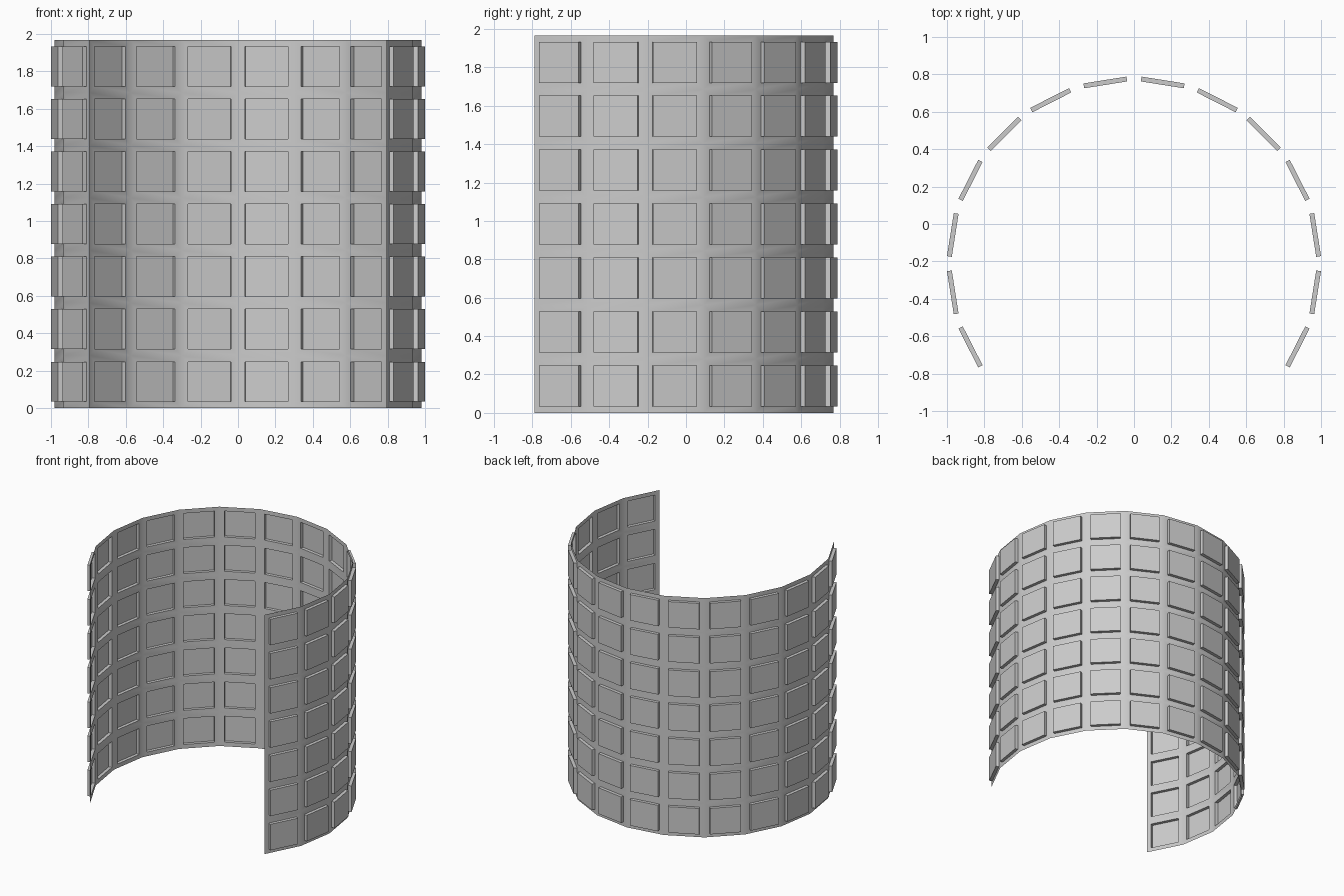
import bpy, bmesh, math
from mathutils import Vector

if "Cube" in bpy.data.objects:
    bpy.data.objects.remove(bpy.data.objects["Cube"])

SIDES, FIRST, CELLS, ROWS = 20, -2, 14, 7   # 14 of 20 sides, open at the front
RADIUS, PITCH = 0.98, 0.281
CENTRE_Y = -0.212
TILE_SCALE, DEPTH = 0.76, 0.026             # raised tile size and height


def corner(i, row):
    a = math.radians(360 / SIDES * i)
    return Vector((RADIUS * math.cos(a), CENTRE_Y + RADIUS * math.sin(a), PITCH * row))


bm = bmesh.new()
for i in range(FIRST, FIRST + CELLS):
    a = math.radians(360 / SIDES * (i + 0.5))
    out = Vector((math.cos(a), math.sin(a), 0))
    for row in range(ROWS):
        quad = [corner(i, row), corner(i + 1, row), corner(i + 1, row + 1), corner(i, row + 1)]
        mid = sum(quad, Vector()) / 4
        # cell outline, inset outline, pushed-out outline
        rings = [[bm.verts.new(mid + (p - mid) * s + out * d) for p in quad]
                 for s, d in ((1, 0), (TILE_SCALE, 0), (TILE_SCALE, DEPTH))]
        for r0, r1 in zip(rings, rings[1:]):
            for k in range(4):
                n = (k + 1) % 4
                bm.faces.new((r0[k], r0[n], r1[n], r1[k]))
        bm.faces.new(rings[2])

# weld neighbouring cells into one sheet
bmesh.ops.remove_doubles(bm, verts=bm.verts, dist=0.0005)
mesh = bpy.data.meshes.new("curved_panel_wall")
bm.to_mesh(mesh)
bm.free()
wall = bpy.data.objects.new("curved_panel_wall", mesh)
bpy.context.collection.objects.link(wall)

# smooth around the frame, sharp at tile edges
bpy.context.view_layer.objects.active = wall
wall.select_set(True)
bpy.ops.object.shade_smooth_by_angle(angle=math.radians(30))
